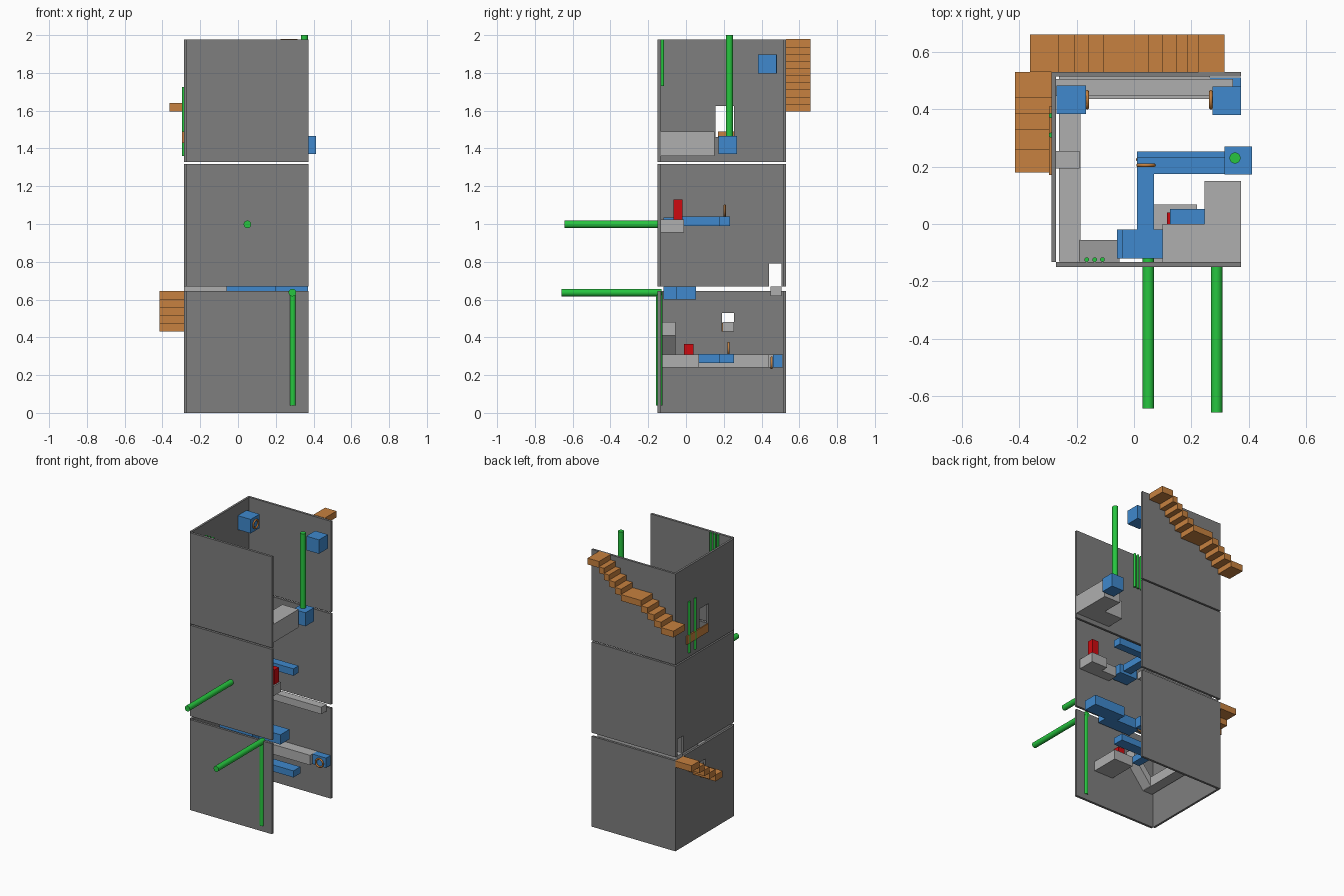
import bpy, bmesh, math
from mathutils import Vector, Matrix

if "Cube" in bpy.data.objects:
    bpy.data.objects.remove(bpy.data.objects["Cube"])


def material(name, rgb):
    m = bpy.data.materials.new(name)
    m.diffuse_color = (*rgb, 1)
    m.use_nodes = True
    m.node_tree.nodes["Principled BSDF"].inputs["Base Color"].default_value = m.diffuse_color
    return m


WALL = material("wall grey", (0.21, 0.21, 0.21))
LEDGE = material("light grey", (0.43, 0.43, 0.43))
BLUE = material("platform blue", (0.05, 0.25, 0.61))
BROWN = material("wood brown", (0.57, 0.22, 0.05))
GREEN = material("pole green", (0.02, 0.56, 0.05))
RED = material("marker red", (0.62, 0.003, 0.005))


def finish(name, bm, mat):
    bmesh.ops.recalc_face_normals(bm, faces=bm.faces)
    me = bpy.data.meshes.new(name)
    bm.to_mesh(me)
    bm.free()
    ob = bpy.data.objects.new(name, me)
    bpy.context.collection.objects.link(ob)
    me.materials.append(mat)
    return ob


def box(name, mat, x0, x1, y0, y1, z0, z1):
    bm = bmesh.new()
    size = Matrix.Diagonal((x1 - x0, y1 - y0, z1 - z0, 1))
    mid = Matrix.Translation(((x0 + x1) / 2, (y0 + y1) / 2, (z0 + z1) / 2))
    bmesh.ops.create_cube(bm, size=1, matrix=mid @ size)
    return finish(name, bm, mat)


def prism(name, mat, outline, lo, hi, axis="z"):
    """Extrude an outline along z (xy points) or along y (xz points)."""
    bm = bmesh.new()
    place = (lambda p: (p[0], p[1], lo)) if axis == "z" else (lambda p: (p[0], lo, p[1]))
    face = bm.faces.new([bm.verts.new(place(p)) for p in outline])
    new = bmesh.ops.extrude_face_region(bm, geom=[face])["geom"]
    shift = (0, 0, hi - lo) if axis == "z" else (0, hi - lo, 0)
    bmesh.ops.translate(bm, vec=shift, verts=[v for v in new if isinstance(v, bmesh.types.BMVert)])
    return finish(name, bm, mat)


def smooth(ob):
    bpy.ops.object.select_all(action="DESELECT")
    ob.select_set(True)
    bpy.context.view_layer.objects.active = ob
    bpy.ops.object.shade_smooth_by_angle(angle=math.radians(40))


def pole(name, a, b, r):
    a, b = Vector(a), Vector(b)
    bm = bmesh.new()
    rot = (b - a).to_track_quat("Z", "Y").to_matrix().to_4x4()
    bmesh.ops.create_cone(bm, cap_ends=True, segments=24, radius1=r, radius2=r,
                          depth=(b - a).length, matrix=Matrix.Translation((a + b) / 2) @ rot)
    smooth(finish(name, bm, GREEN))


def ring(name, loc, rot, r=0.028, t=0.006):
    bpy.ops.mesh.primitive_torus_add(location=loc, rotation=rot, major_radius=r, minor_radius=t,
                                     major_segments=32, minor_segments=10)
    ob = bpy.context.object
    ob.name = name
    ob.data.materials.append(BROWN)
    smooth(ob)


# Three storeys of walls, right side open, doorways cut in the left walls
doors = [(0.19, 0.255, 0.43, 0.53), (0.44, 0.505, 0.66, 0.79), (0.155, 0.255, 1.46, 1.625)]
for i, (z0, z1) in enumerate([(0, 0.645), (0.67, 1.318), (1.328, 1.978)]):
    box(f"front_wall_{i}", WALL, -0.272, 0.373, -0.15, -0.133, z0, z1)
    box(f"back_wall_{i}", WALL, -0.272, 0.373, 0.514, 0.53, z0, z1)
    left = box(f"left_wall_{i}", WALL, -0.287, -0.272, -0.133, 0.53, z0, z1)
    y0, y1, d0, d1 = doors[i]
    cutter = box(f"door_cutter_{i}", WALL, -0.35, -0.2, y0, y1, d0, d1)
    cutter.hide_render = True
    cutter.hide_viewport = True
    cut = left.modifiers.new("door", "BOOLEAN")
    cut.operation, cut.object, cut.solver = "DIFFERENCE", cutter, "EXACT"

# Outside stairs: back flight rises to the right, left flight rises to the back
edges = [-0.363, -0.265, -0.21, -0.16, -0.108, 0.05, 0.1, 0.146, 0.185, 0.225, 0.315]
for i in range(10):
    z = 1.595 + i * 0.0378
    box(f"back_step_{i}", BROWN, edges[i], edges[i + 1], 0.53, 0.66, z, z + 0.045)
edges = [0.18, 0.26, 0.33, 0.385, 0.44, 0.53]
for i in range(5):
    z = 0.43 + i * 0.0425
    box(f"left_step_{i}", BROWN, -0.415, -0.287, edges[i], edges[i + 1], z, z + 0.045)
box("door_sill", BROWN, -0.296, -0.287, 0.17, 0.41, 1.43, 1.49)

# First storey ledges, ramp and platforms
prism("lower_ledge", LEDGE, [(-0.262, -0.13), (-0.187, -0.13), (-0.187, 0.435), (0.265, 0.435),
                             (0.265, 0.514), (-0.262, 0.514)], 0.24, 0.31)
prism("ramp", LEDGE, [(-0.19, 0.24), (-0.05, 0.41), (-0.05, 0.48), (-0.19, 0.31)],
      -0.133, -0.055, "y")
box("door_shelf", LEDGE, -0.272, -0.19, 0.193, 0.255, 0.43, 0.48)
box("lower_block", LEDGE, 0.07, 0.22, -0.133, 0.068, 0.24, 0.31)
prism("lower_arm", BLUE, [(0.01, 0.065), (0.07, 0.065), (0.07, 0.175), (0.315, 0.175),
                          (0.315, 0.253), (0.01, 0.253)], 0.265, 0.312)
box("lower_corner_block", BLUE, 0.265, 0.373, 0.46, 0.51, 0.24, 0.31)
box("lower_marker", RED, 0.115, 0.165, -0.01, 0.04, 0.31, 0.365)

# Platforms between first and second storey
box("door_ledge", LEDGE, -0.285, 0.345, 0.447, 0.506, 0.62, 0.67)
prism("middle_platform", BLUE, [(-0.06, -0.12), (0.2, -0.12), (0.2, -0.05), (0.37, -0.05),
                                (0.37, 0.053), (0.125, 0.053), (0.125, -0.02), (-0.06, -0.02)],
      0.6, 0.67)

# Second storey
prism("upper_ledge", LEDGE, [(0.1, -0.133), (0.345, -0.133), (0.345, -0.01), (0.22, -0.01),
                             (0.22, -0.06), (0.1, -0.06)], 0.955, 1.025)
prism("upper_arm", BLUE, [(0.01, -0.02), (0.07, -0.02), (0.07, 0.175), (0.315, 0.175),
                          (0.315, 0.233), (0.01, 0.233)], 0.99, 1.04)
box("upper_block", BLUE, -0.04, 0.1, -0.12, -0.02, 0.97, 1.035)
box("upper_marker", RED, 0.285, 0.335, -0.065, -0.018, 1.025, 1.13)

# Third storey
prism("top_ledge", LEDGE, [(0.1, -0.133), (0.373, -0.133), (0.373, 0.15), (0.245, 0.15),
                           (0.245, 0), (0.1, 0)], 1.36, 1.49)
box("pole_base", BLUE, 0.315, 0.412, 0.172, 0.27, 1.37, 1.467)
box("top_left_block", BLUE, -0.27, -0.168, 0.383, 0.483, 1.797, 1.897)
box("top_right_block", BLUE, 0.273, 0.373, 0.38, 0.48, 1.797, 1.897)

# Rings on the platforms and blocks
flat_x, flat_y = (0, math.pi / 2, 0), (math.pi / 2, 0, 0)
ring("top_left_ring", (-0.163, 0.433, 1.847), flat_x)
ring("top_right_ring", (0.268, 0.433, 1.847), flat_x)
ring("lower_block_ring", (0.325, 0.453, 0.265), flat_y)
ring("lower_arm_ring", (0.04, 0.225, 0.342), flat_y)
ring("upper_arm_ring", (0.042, 0.205, 1.07), flat_y)

# Green poles
pole("front_pole_upper", (0.05, -0.643, 0.998), (0.05, -0.05, 0.998), 0.02)
pole("front_pole_lower", (0.288, -0.658, 0.637), (0.288, -0.13, 0.637), 0.02)
pole("front_drain", (0.29, -0.142, 0.04), (0.29, -0.142, 0.64), 0.017)
pole("roof_pole", (0.352, 0.23, 1.46), (0.352, 0.23, 2.0), 0.019)
for i, x in enumerate((-0.165, -0.137, -0.11)):
    pole(f"inner_rod_{i}", (x, -0.124, 1.73), (x, -0.124, 1.978), 0.008)
for i, y in enumerate((0.31, 0.378)):
    pole(f"left_rod_{i}", (-0.288, y, 1.36), (-0.288, y, 1.725), 0.009)
